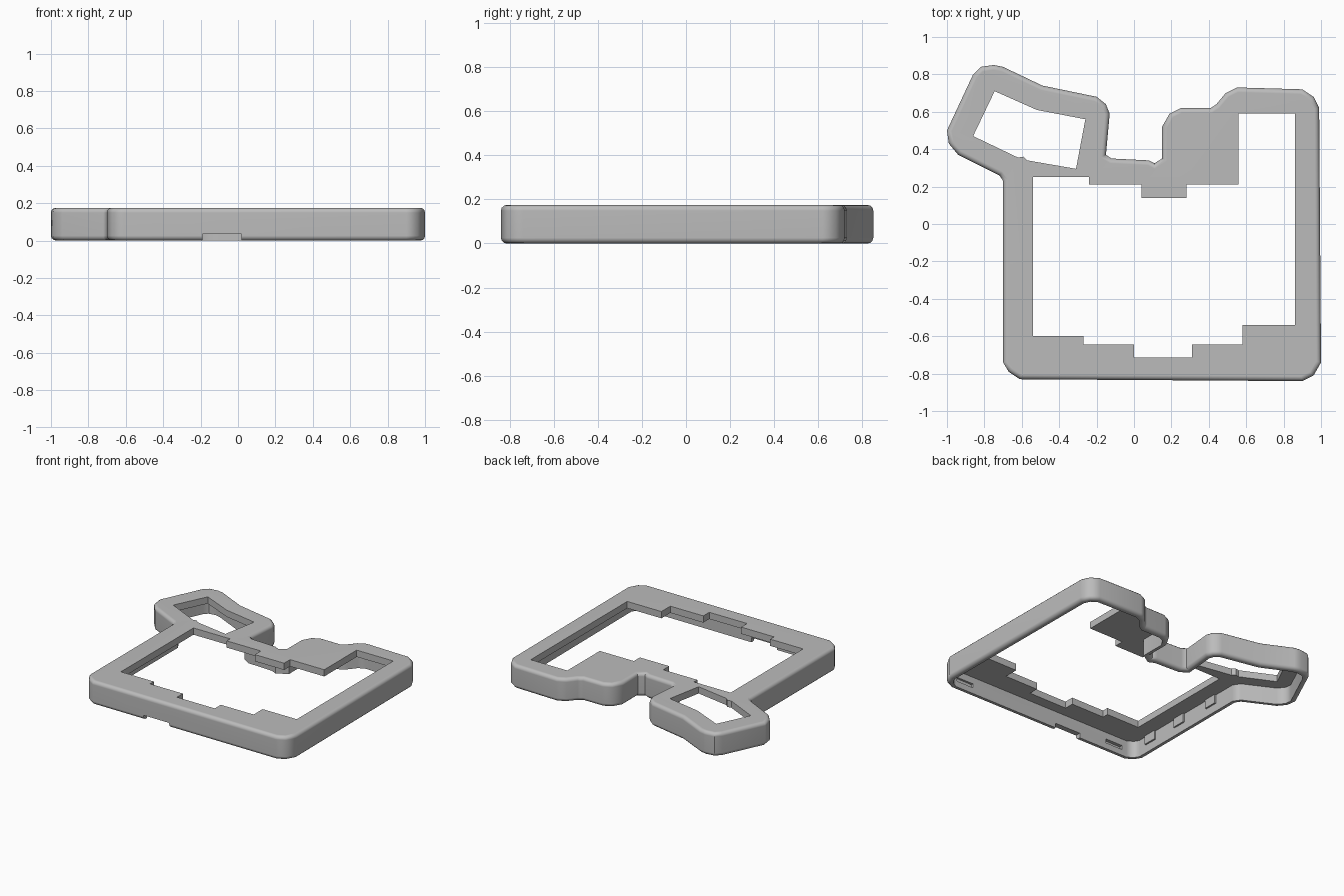
import bpy
import bmesh
from math import radians
from mathutils import Vector

HEIGHT = 0.175       # full height of the shell
CEILING = 0.125      # underside of the top plate
WALL = 0.04          # side wall thickness
ROUND = 0.026        # edge rounding

# Plan outlines, counter-clockwise
OUTLINE = [
    (-.70, -.74), (-.67, -.79), (-.61, -.83), (.90, -.84), (.96, -.81), (1, -.74),
    (.99, .62), (.96, .68), (.90, .72), (.55, .73), (.49, .70), (.44, .64),
    (.41, .62), (.25, .62), (.19, .59), (.15, .52), (.15, .35), (.11, .325),
    (.08, .34), (-.12, .35), (-.15, .37), (-.13, .59), (-.15, .64), (-.20, .68),
    (-.49, .74), (-.70, .84), (-.75, .85), (-.82, .84), (-.86, .80), (-1, .50),
    (-.99, .43), (-.94, .37), (-.72, .26), (-.70, .23)]
KEY_OPENING = [
    (-.54, .25), (-.54, -.60), (-.27, -.60), (-.27, -.645), (0, -.645), (0, -.715),
    (.31, -.715), (.31, -.645), (.58, -.645), (.58, -.54), (.86, -.54), (.86, .59),
    (.56, .59), (.56, .21), (.28, .21), (.28, .14), (.04, .14), (.04, .21),
    (-.24, .21), (-.24, .25)]
THUMB_OPENING = [
    (-.86, .47), (-.62, .355), (-.59, .36), (-.57, .34), (-.31, .295),
    (-.26, .56), (-.52, .61), (-.745, .71)]


def inset(points, distance):
    """Move a closed outline inward by a distance, with mitred corners."""
    result = []
    count = len(points)
    for i in range(count):
        before, here, after = (Vector(points[(i + k) % count]) for k in (-1, 0, 1))
        a = (here - before).normalized()
        b = (after - here).normalized()
        normal_a = Vector((-a.y, a.x))
        normal_b = Vector((-b.y, b.x))
        result.append(here + (normal_a + normal_b) * distance / (1 + normal_a.dot(normal_b)))
    return result


def loft(name, points, levels):
    """Stack inset copies of an outline at (height, inset) levels into a solid."""
    bm = bmesh.new()
    rings = []
    for z, distance in levels:
        rings.append([bm.verts.new((p.x, p.y, z)) for p in inset(points, distance)])
    for low, high in zip(rings, rings[1:]):
        for i in range(len(low)):
            j = (i + 1) % len(low)
            bm.faces.new((low[i], low[j], high[j], high[i]))
    bm.faces.new(rings[0][::-1])
    bm.faces.new(rings[-1])
    bmesh.ops.recalc_face_normals(bm, faces=bm.faces)
    mesh = bpy.data.meshes.new(name)
    bm.to_mesh(mesh)
    bm.free()
    obj = bpy.data.objects.new(name, mesh)
    bpy.context.collection.objects.link(obj)
    return obj


def box(name, low, high):
    """Axis-aligned box between two corners."""
    corners = [(low[0], low[1]), (high[0], low[1]), (high[0], high[1]), (low[0], high[1])]
    return loft(name, corners, [(low[2], 0), (high[2], 0)])


def cut(target, cutter):
    """Subtract a cutter from the target and discard the cutter."""
    cutter.hide_render = True
    modifier = target.modifiers.new("cut", 'BOOLEAN')
    modifier.operation = 'DIFFERENCE'
    modifier.solver = 'EXACT'
    modifier.object = cutter
    bpy.context.view_layer.objects.active = target
    bpy.ops.object.modifier_apply(modifier=modifier.name)
    bpy.data.objects.remove(cutter, do_unlink=True)


default_cube = bpy.data.objects.get("Cube")
if default_cube:
    bpy.data.objects.remove(default_cube, do_unlink=True)

# Single grey plastic
grey = bpy.data.materials.new("grey_plastic")
grey.use_nodes = True
colour = (0.5, 0.5, 0.5, 1)
grey.diffuse_color = colour
grey.node_tree.nodes["Principled BSDF"].inputs["Base Color"].default_value = colour

# Shell with rounded top and bottom edges
quarter = [(0, 1), (.13, .5), (.5, .13), (1, 0)]
levels = [(z * ROUND, d * ROUND) for z, d in quarter]
levels += [(HEIGHT - z, d) for z, d in reversed(levels)]
shell = loft("case_shell", OUTLINE, levels)

# Hollow underside, open at the bottom
cut(shell, loft("cavity", OUTLINE, [(-.1, WALL), (CEILING, WALL)]))

# Openings through the top plate
for name, points in (("key_opening", KEY_OPENING), ("thumb_opening", THUMB_OPENING)):
    cut(shell, loft(name, points, [(-.1, 0), (.3, 0)]))

# Notch under the front wall
cut(shell, box("front_notch", (-.19, -.9, -.1), (.02, -.77, .035)))

# Clip slots inside the front wall
for x in (-.49, .81):
    cut(shell, box("clip_slot", (x - .07, -.815, .045), (x + .07, -.75, .075)))

# Small pads along the inside of the right-hand wall
pads = []
for y in (-.61, -.31, .02):
    pads.append(box("wall_pad", (-.67, y - .05, .06), (-.648, y + .05, CEILING + .01)))

# Soft shading with crisp edges
for obj in [shell] + pads:
    obj.data.materials.clear()
    obj.data.materials.append(grey)
    bpy.ops.object.select_all(action='DESELECT')
    obj.select_set(True)
    bpy.context.view_layer.objects.active = obj
    bpy.ops.object.shade_smooth_by_angle(angle=radians(35))
weighted = shell.modifiers.new("weighted_normals", 'WEIGHTED_NORMAL')
weighted.keep_sharp = True
